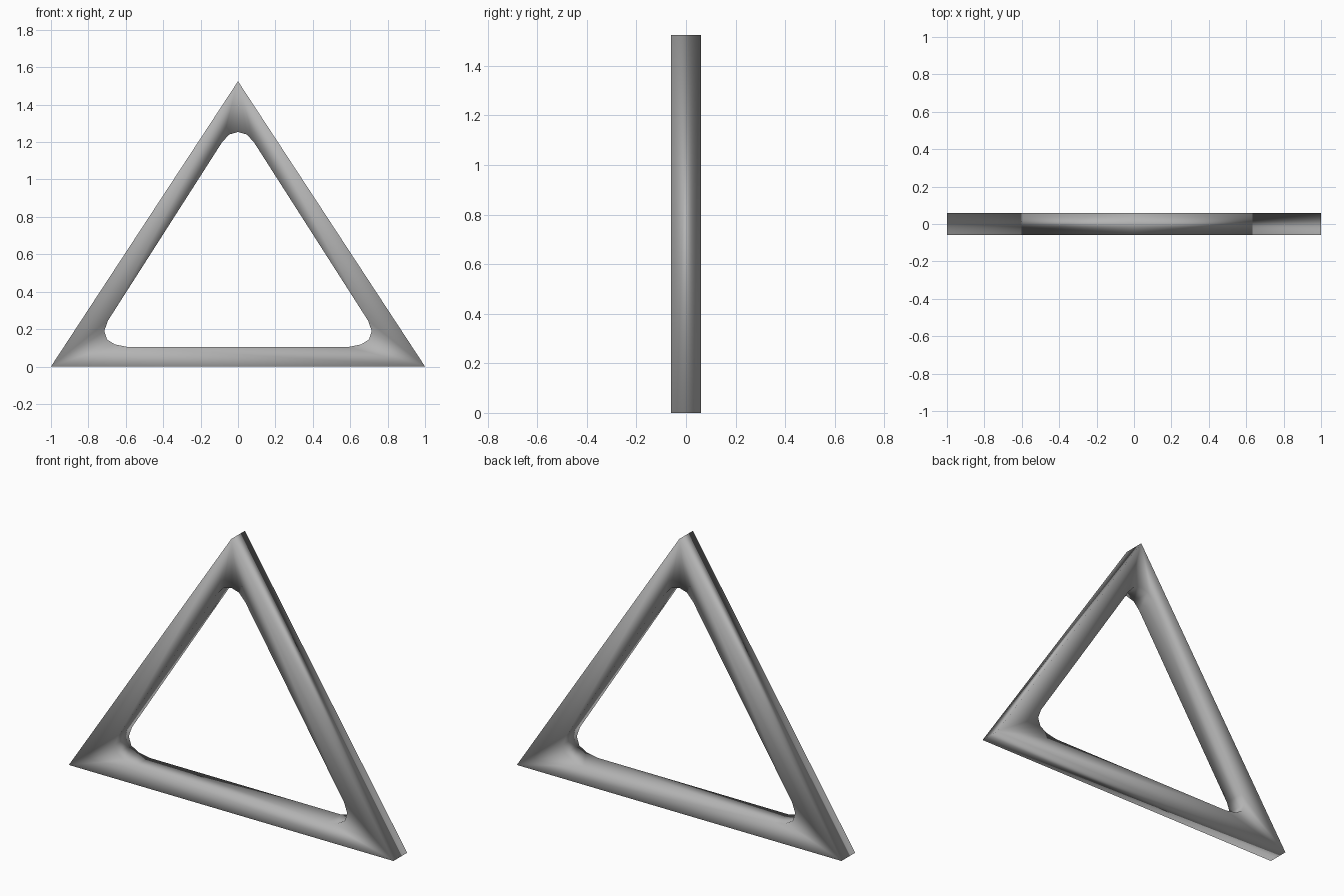
import bpy, bmesh

if "Cube" in bpy.data.objects:
    bpy.data.objects.remove(bpy.data.objects["Cube"])

DEPTH = 0.12

# Outer triangle and right half of the rounded inner opening (x, z)
outer = [(-1.0, 0.0), (1.0, 0.0), (0.0, 1.525)]
half = [(0.588, 0.104), (0.658, 0.118), (0.70, 0.144), (0.715, 0.19),
        (0.695, 0.246), (0.086, 1.198), (0.048, 1.24)]
inner = half + [(0.0, 1.254)] + [(-x, z) for x, z in reversed(half)]

bm = bmesh.new()


def add_loop(points):
    verts = [bm.verts.new((x, -DEPTH / 2, z)) for x, z in points]
    return [bm.edges.new((v, verts[(i + 1) % len(verts)])) for i, v in enumerate(verts)]


# Front face with its opening, then pushed back to give the frame depth
edges = add_loop(outer) + add_loop(inner)
bmesh.ops.triangle_fill(bm, edges=edges, use_beauty=True, normal=(0, -1, 0))
result = bmesh.ops.extrude_face_region(bm, geom=bm.faces[:], use_keep_orig=True)
back = [g for g in result["geom"] if isinstance(g, bmesh.types.BMVert)]
bmesh.ops.translate(bm, verts=back, vec=(0, DEPTH, 0))
bmesh.ops.recalc_face_normals(bm, faces=bm.faces[:])

# The whole frame is smooth shaded, corners included
for face in bm.faces:
    face.smooth = True

mesh = bpy.data.meshes.new("triangle_frame")
bm.to_mesh(mesh)
bm.free()
frame = bpy.data.objects.new("triangle_frame", mesh)
bpy.context.collection.objects.link(frame)

# Dark grey surface
grey = bpy.data.materials.new("dark_grey")
grey.diffuse_color = (0.45, 0.45, 0.45, 1)
grey.use_nodes = True
grey.node_tree.nodes["Principled BSDF"].inputs["Base Color"].default_value = grey.diffuse_color
mesh.materials.append(grey)

# Keep the broad front and back flat while the narrow walls blend softly
flat = frame.modifiers.new("flat_faces", 'WEIGHTED_NORMAL')
flat.mode = 'FACE_AREA'
flat.weight = 100
flat.thresh = 10
